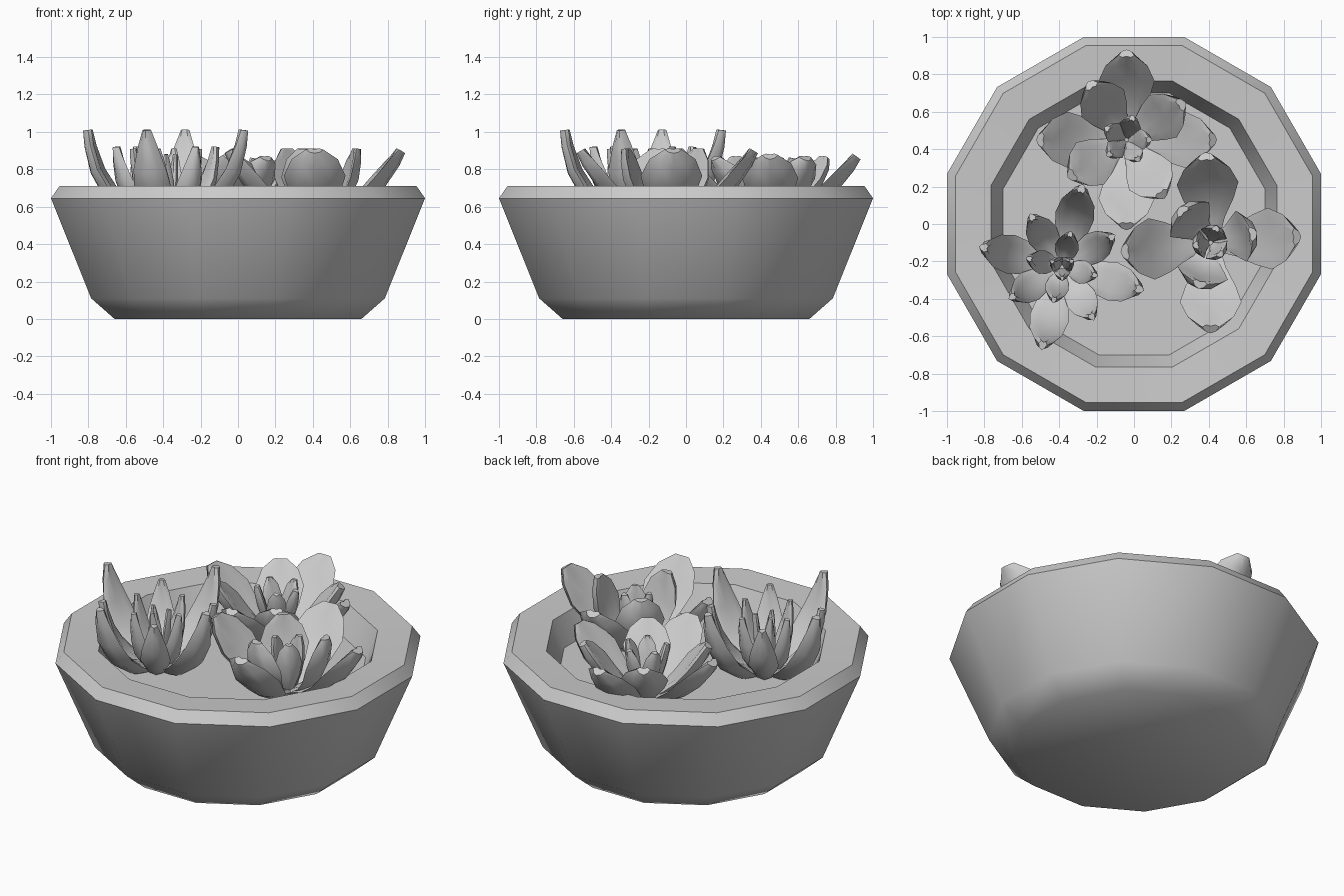
import bpy, bmesh, math
from mathutils import Vector

if "Cube" in bpy.data.objects:
    bpy.data.objects.remove(bpy.data.objects["Cube"])

SOIL_Z = 0.54

mat = bpy.data.materials.new("pale_grey")
mat.diffuse_color = (0.6, 0.6, 0.6, 1)
mat.use_nodes = True
mat.node_tree.nodes["Principled BSDF"].inputs["Base Color"].default_value = mat.diffuse_color


def finish(bm, name, angle):
    bmesh.ops.recalc_face_normals(bm, faces=bm.faces)
    me = bpy.data.meshes.new(name)
    bm.to_mesh(me)
    bm.free()
    me.materials.append(mat)
    ob = bpy.data.objects.new(name, me)
    bpy.context.collection.objects.link(ob)
    bpy.ops.object.select_all(action='DESELECT')
    ob.select_set(True)
    bpy.context.view_layer.objects.active = ob
    bpy.ops.object.shade_smooth_by_angle(angle=math.radians(angle))
    return ob


def skin(bm, rings):
    """Bridge rings of points and cap both ends."""
    vs = [[bm.verts.new(p) for p in ring] for ring in rings]
    n = len(vs[0])
    for a, b in zip(vs, vs[1:]):
        for i in range(n):
            j = (i + 1) % n
            bm.faces.new((a[i], a[j], b[j], b[i]))
    bm.faces.new(vs[0])
    bm.faces.new(vs[-1])


def dodecagon(half, z):
    r = half / math.cos(math.pi / 12)
    return [(r * math.cos(math.radians(15 + 30 * k)),
             r * math.sin(math.radians(15 + 30 * k)), z) for k in range(12)]


# Bowl: twelve-sided profile, the last ring closes as the soil
bm = bmesh.new()
skin(bm, [dodecagon(h, z) for h, z in
          [(0.66, 0), (0.785, 0.11), (1.0, 0.645), (0.955, 0.71),
           (0.765, 0.70), (0.70, SOIL_Z)]])
finish(bm, "bowl_with_soil", 56)

# Leaf width along its length
SPOON = [(0, .28), (.25, .5), (.5, .82), (.72, 1), (.9, .75), (1, .28)]
SPEAR = [(0, .45), (.25, .8), (.5, 1), (.72, .85), (.9, .5), (1, .22)]


def leaf(bm, centre, azimuth, ctrl, tip, half_w, thick, shape):
    """Thick cupped leaf along a bent spine; ctrl and tip are (radius, z)."""
    a = math.radians(azimuth)
    out = Vector((math.cos(a), math.sin(a), 0))
    side = Vector((-math.sin(a), math.cos(a), 0))
    up = Vector((0, 0, 1))
    base = Vector((centre[0], centre[1], 0))
    p0, p1, p2 = Vector((0.02, SOIL_Z)), Vector(ctrl), Vector(tip)
    rings = []
    for t, w in shape:
        p = p0 * (1 - t) ** 2 + p1 * 2 * t * (1 - t) + p2 * t * t
        d = ((p1 - p0) * (1 - t) + (p2 - p1) * t).normalized()
        normal = up * d.x - out * d.y
        hw = half_w * w
        th = thick * (0.55 + 0.45 * w)
        section = [(-1, .25 * hw), (-.55, .5 * th), (0, .35 * th), (.55, .5 * th),
                   (1, .25 * hw), (.6, -.35 * th), (0, -.6 * th), (-.6, -.35 * th)]
        c = base + out * p.x + up * p.y
        rings.append([c + side * s * hw + normal * n for s, n in section])
    skin(bm, rings)


def rosette(name, centre, leaves, shape):
    bm = bmesh.new()
    for angles, ctrl, tip, half_w, thick in leaves:
        for a in angles:
            leaf(bm, centre, a, ctrl, tip, half_w, thick, shape)
    finish(bm, name, 50)


# Left: upright spear-leaved plant
rosette("spear_succulent", (-0.385, -0.23), [
    ([76, 166, 256, 344], (.38, .56), (.43, 1.01), .105, .07),
    ([31, 121, 211, 301], (.27, .56), (.31, .92), .085, .06),
    ([76, 166, 256, 346], (.15, .56), (.18, .91), .065, .05),
    ([31, 151, 271], (.04, .62), (.06, .88), .045, .04),
], SPEAR)

# Back: open spoon-leaved plant
rosette("back_spoon_succulent", (-0.04, 0.45), [
    ([0, 90, 180, 270], (.25, .58), (.46, .87), .15, .07),
    ([33, 123, 213, 303], (.19, .60), (.35, .86), .135, .07),
    ([0, 75, 150, 220, 300], (.07, .64), (.12, .86), .06, .045),
], SPOON)

# Right: spoon-leaved plant with steeper inner leaves
rosette("right_spoon_succulent", (0.41, -0.10), [
    ([4, 93, 186, 270], (.27, .57), (.46, .90), .165, .07),
    ([12, 132, 255], (.20, .58), (.23, .91), .14, .06),
    ([70, 190, 310], (.06, .60), (.08, .86), .075, .045),
], SPOON)
